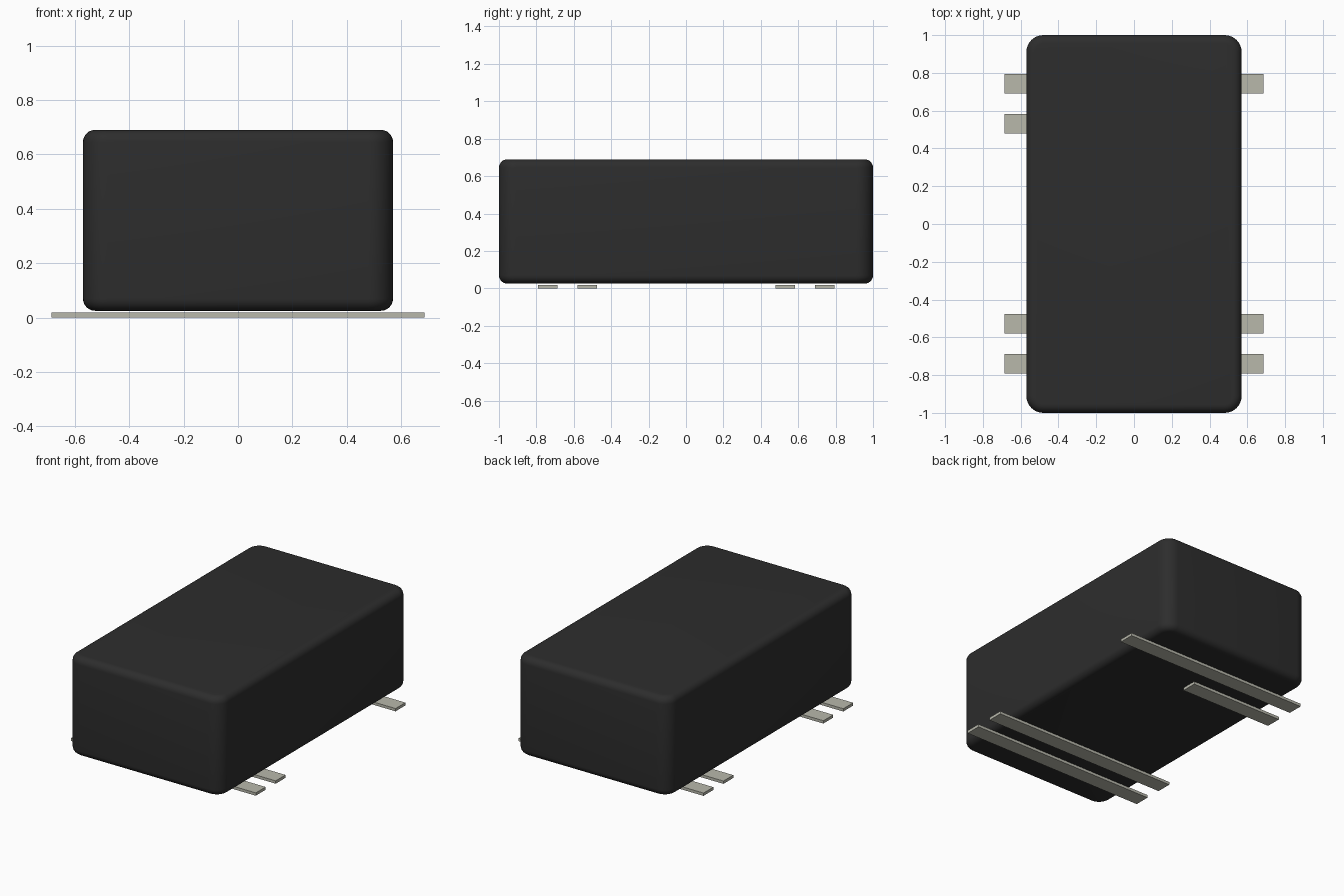
import bpy, bmesh, math

cube = bpy.data.objects.get("Cube")
if cube:
    bpy.data.objects.remove(cube, do_unlink=True)


def material(name, rgb, roughness):
    mat = bpy.data.materials.new(name)
    mat.use_nodes = True
    mat.diffuse_color = (*rgb, 1)
    bsdf = mat.node_tree.nodes["Principled BSDF"]
    bsdf.inputs["Base Color"].default_value = (*rgb, 1)
    bsdf.inputs["Roughness"].default_value = roughness
    return mat


def box(name, x0, x1, y0, y1, z0, z1, mat):
    mesh = bpy.data.meshes.new(name)
    bm = bmesh.new()
    bmesh.ops.create_cube(bm, size=1)
    for v in bm.verts:
        v.co = (x1 if v.co.x > 0 else x0,
                y1 if v.co.y > 0 else y0,
                z1 if v.co.z > 0 else z0)
    bm.to_mesh(mesh)
    bm.free()
    mesh.materials.append(mat)
    obj = bpy.data.objects.new(name, mesh)
    bpy.context.collection.objects.link(obj)
    return obj


def bevel(bm, edges, radius, segments):
    bmesh.ops.bevel(bm, geom=edges, offset=radius, offset_type='OFFSET',
                    segments=segments, profile=0.5, affect='EDGES')


black = material("black plastic", (0.026, 0.026, 0.026), 0.6)
metal = material("tinned metal", (0.48, 0.48, 0.41), 0.5)

# Moulded case: wide vertical corners, then tighter rims at top and bottom
Z0, Z1 = 0.025, 0.69
body = box("case", -0.57, 0.57, -1, 1, Z0, Z1, black)
bm = bmesh.new()
bm.from_mesh(body.data)
bevel(bm, [e for e in bm.edges
           if abs(e.verts[0].co.z - e.verts[1].co.z) > 0.1], 0.09, 8)
bevel(bm, [e for e in bm.edges
           if abs(e.verts[0].co.z - e.verts[1].co.z) < 1e-4], 0.045, 6)
bm.to_mesh(body.data)
bm.free()
bpy.ops.object.select_all(action='DESELECT')
body.select_set(True)
bpy.context.view_layer.objects.active = body
bpy.ops.object.shade_smooth_by_angle(angle=math.radians(35))

# Flat terminal strips under the case; one stops at the centre line
REACH, HALF_WIDTH, THICK = 0.686, 0.052, 0.019
for name, y, x_end in (("terminal_front_outer", -0.739, REACH),
                       ("terminal_front_inner", -0.528, REACH),
                       ("terminal_back_inner", 0.531, 0.0),
                       ("terminal_back_outer", 0.742, REACH)):
    box(name, -REACH, x_end, y - HALF_WIDTH, y + HALF_WIDTH, 0, THICK, metal)
